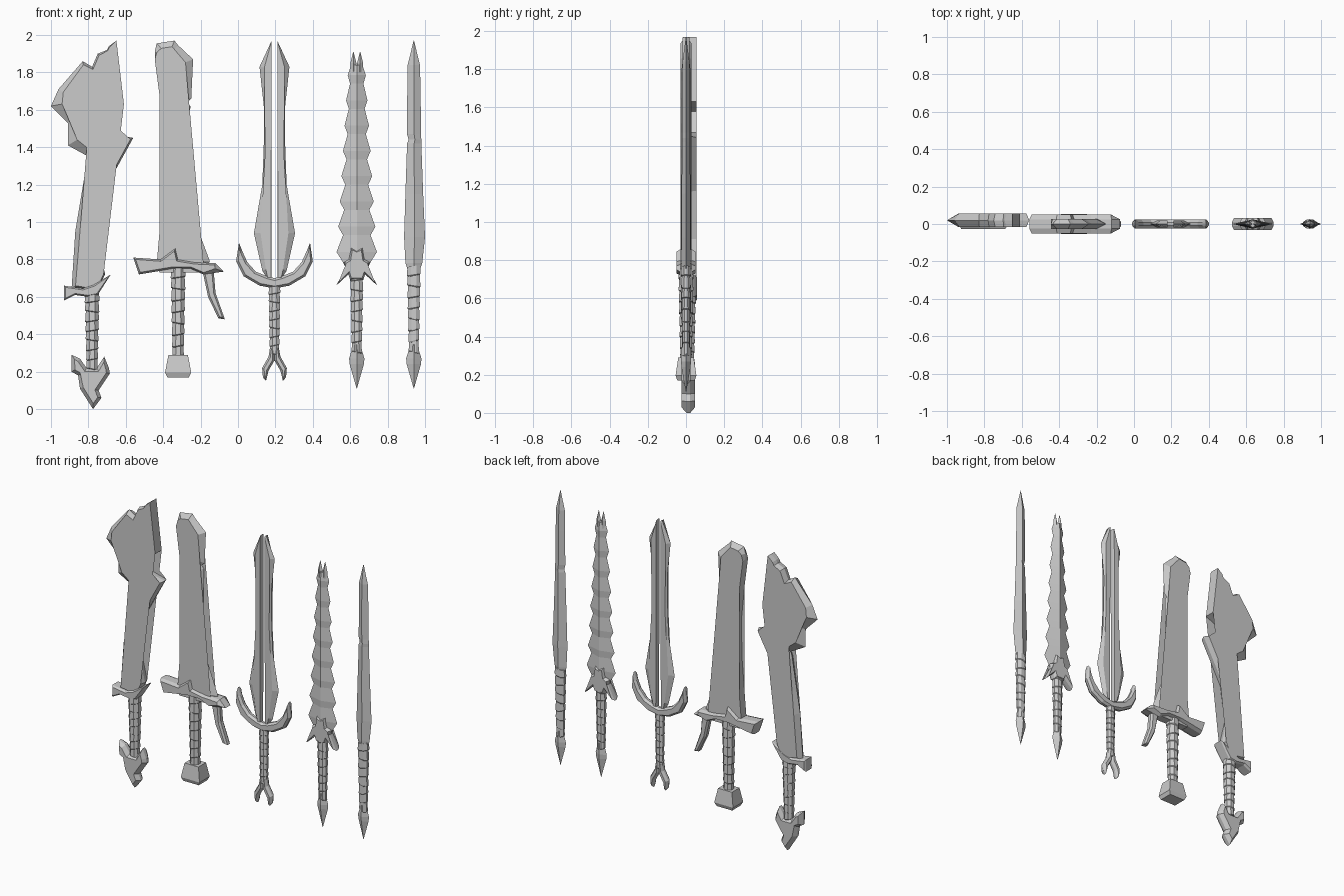
import bpy, bmesh, math
from mathutils import Vector


def finish(name, rings):
    """Skin a list of equal-length closed rings, cap both ends, make a flat-shaded object."""
    bm = bmesh.new()
    vs = [[bm.verts.new(p) for p in r] for r in rings]
    n = len(rings[0])
    for a, b in zip(vs, vs[1:]):
        for i in range(n):
            j = (i + 1) % n
            bm.faces.new((a[i], a[j], b[j], b[i]))
    caps = [bm.faces.new(vs[0]), bm.faces.new(vs[-1])]
    bmesh.ops.triangulate(bm, faces=caps)
    bmesh.ops.remove_doubles(bm, verts=bm.verts, dist=1e-5)
    bmesh.ops.recalc_face_normals(bm, faces=bm.faces)
    me = bpy.data.meshes.new(name)
    bm.to_mesh(me)
    bm.free()
    ob = bpy.data.objects.new(name, me)
    bpy.context.collection.objects.link(ob)
    return ob


def plate(name, pts, half, w=0.01, edge=0.0, y=0.0):
    """Flat outline (x, z[, bevel width]) whose rim is bevelled from +-half down to +-edge."""
    P = [Vector(p[:2]) for p in pts]
    W = [p[2] if len(p) > 2 else w for p in pts]
    n = len(P)
    area = sum(P[i - 1].x * P[i].y - P[i].x * P[i - 1].y for i in range(n))
    s = 1 if area > 0 else -1
    inner = []
    for i in range(n):
        d0 = (P[i] - P[i - 1]).normalized()
        d1 = (P[(i + 1) % n] - P[i]).normalized()
        n0, n1 = Vector((-d0.y, d0.x)) * s, Vector((-d1.y, d1.x)) * s
        m = (n0 + n1).normalized()
        inner.append(P[i] + m * W[i] / max(m.dot(n0), 0.6))
    ring = lambda q, yy: [(p.x, y + yy, p.y) for p in q]
    rims = [ring(P, -edge), ring(P, edge)] if edge else [ring(P, 0)]
    return finish(name, [ring(inner, -half)] + rims + [ring(inner, half)])


def sym(cx, half):
    """Mirror a right-hand outline (offset, z), listed from top to bottom, about x = cx."""
    right = [(cx + x, *r) for x, *r in half]
    left = [(cx - x, *r) for x, *r in reversed(half) if x > 0]
    return right + left


def ridged(name, cx, rows):
    """Diamond-section blade from rows of (z, left, right, half thickness)."""
    return finish(name, [[(cx + l, 0, z), (cx + (l + r) / 2, -t, z), (cx + r, 0, z),
                          (cx + (l + r) / 2, t, z)] for z, l, r, t in rows])


def grip(name, cx, z0, z1, r0, r1, depth=1.0, y=0.0, wraps=8, sides=8):
    """Tapered handle with slanting wrapped bands."""
    rings = []

    def ring(t, k, tilt):
        r = (r0 + (r1 - r0) * t) * k
        rings.append([(cx + r * math.cos(a), y + r * depth * math.sin(a),
                       z0 + (z1 - z0) * t + tilt * math.cos(a))
                      for a in (2 * math.pi * (i + .5) / sides for i in range(sides))])
    for i in range(wraps):
        tilt = 0.006 * (1 if i % 3 else -1)
        ring((i + .04) / wraps, 0.92, tilt)
        ring((i + .12) / wraps, 1.06, tilt)
        ring((i + .92) / wraps, 0.95, tilt)
    return finish(name, rings)


# Hooked cleaver
plate("hooked_blade", [
    (-.65, 1.97, 0), (-.61, 1.63, 0), (-.73, 1.58, 0), (-.68, 1.47, 0), (-.56, 1.45, .01),
    (-.72, 1.16, .008), (-.755, .91, .008), (-.71, .72, .008), (-.755, .64, 0), (-.89, .64, .02),
    (-.87, .95, .025), (-.81, 1.31, .02), (-.80, 1.35, .03), (-.91, 1.41, .05),
    (-.91, 1.53, .05), (-1.0, 1.62, .05), (-.96, 1.71, .03), (-.83, 1.86, .015),
    (-.78, 1.83, .01), (-.75, 1.90, .01), (-.70, 1.92, .005), (-.69, 1.94, .005)],
    .035, y=.02)
plate("hooked_guard", [
    (-.93, .66), (-.93, .58), (-.87, .61), (-.80, .60), (-.75, .61), (-.68, .72),
    (-.77, .665), (-.83, .645)], .042, .008, .03, .015)
grip("hooked_grip", -.78, .21, .62, .031, .042, y=.012)
plate("hooked_pommel", [
    (-.89, .29), (-.89, .20), (-.855, .18), (-.845, .11), (-.775, 0), (-.73, .06),
    (-.745, .10), (-.685, .19), (-.69, .22), (-.715, .28), (-.755, .22), (-.81, .22),
    (-.845, .27)], .036, .018, .01, .012)

# Broad sword
plate("broad_blade", [
    (-.445, 1.91, .012), (-.435, 1.955, .03), (-.34, 1.97, .03), (-.32, 1.945, .03),
    (-.24, 1.87, .04), (-.25, 1.66, .04), (-.27, 1.64, .025), (-.255, 1.62, .04),
    (-.26, 1.40, .04), (-.25, 1.15, .04), (-.225, .99, .04), (-.15, .79, .05), (-.18, .73, 0),
    (-.42, .73, 0), (-.435, .77, 0), (-.40, 1.18, 0), (-.395, 1.44, 0), (-.42, 1.68, 0),
    (-.445, 1.87, 0)], .028)
plate("broad_guard", [
    (-.56, .81), (-.53, .72), (-.35, .75), (-.255, .75), (-.185, .72), (-.075, .735, .03),
    (-.12, .78), (-.23, .785), (-.32, .80), (-.335, .86), (-.415, .80)], .05, .01, .025)
plate("finger_hook", [
    (-.19, .74), (-.16, .60), (-.105, .485), (-.07, .48), (-.12, .62), (-.13, .74)],
    .025, .01, .012)
grip("broad_grip", -.32, .27, .76, .032, .042)
finish("broad_pommel", [[(-.32 + a * r, b * r * .78, z) for a, b in
                         ((-1, -1), (1, -1), (1, 1), (-1, 1))]
                        for z, r in ((.17, .058), (.195, .07), (.29, .052))])

# Twin-bladed sword
C = .195
for side, s in (("left", -1), ("right", 1)):
    plate(f"twin_blade_{side}", [(C + s * x, z, w) for x, z, w in (
        (.015, 1.97, .002), (.08, 1.83, .025), (.055, 1.60, .018), (.057, 1.42, .018),
        (.065, 1.20, .02), (.11, .94, .035), (.065, .74, .02), (.04, .70, .005),
        (.015, .70, .004))], .018)
    plate(f"twin_pommel_{side}", [(C + s * x, z) for x, z in (
        (0, .315), (.022, .335), (.032, .28), (.066, .22), (.062, .17), (.045, .15),
        (.032, .205), (0, .26))], .024, .01, .006)
plate("crescent_guard", sym(C, [
    (0, .70), (.04, .71), (.10, .735), (.145, .785), (.17, .84), (.19, .89), (.205, .79),
    (.165, .71), (.08, .66), (0, .645)]), .024, .012, .008)
grip("twin_grip", C, .29, .66, .027, .033, .75)

# Serrated sword
C = .635
rows = [(.74, -.05, .05, .022)]
for i in range(8):
    z, r = .84 + .135 * i, .108 - .0085 * i
    rows += [(z - .045, -.74 * r, .74 * r, .025), (z, -r, r, .025)]
rows += [(1.84, -.03, .03, .018)]
ridged("serrated_blade", C, rows)
for side, s in (("left", -1), ("right", 1)):
    ridged(f"serrated_tip_{side}", C + s * .018,
           [(1.80, -.017, .017, .016), (1.85, -.016, .016, .013), (1.91, -.001, .001, .001)])
plate("barbed_guard", sym(C, [
    (0, .85), (.032, .865), (.042, .80), (.068, .785), (.06, .755), (.11, .66), (.045, .72),
    (.035, .69), (0, .69)]), .032, .01, .012)
grip("serrated_grip", C, .30, .74, .028, .038, .75)

# Slim sword
S = .94
ridged("slim_blade", S, [
    (.75, -.035, .035, .024), (.78, -.045, .045, .024), (.92, -.052, .06, .024),
    (1.15, -.045, .05, .023), (1.42, -.036, .04, .021), (1.44, -.028, .04, .021),
    (1.47, -.036, .039, .021), (1.70, -.035, .036, .02), (1.84, -.033, .033, .018),
    (1.97, -.001, .001, .001)])
grip("slim_grip", S, .30, .77, .028, .039, .68)

# Spike pommels of the two narrow swords
for name, cx in (("serrated_pommel", C), ("slim_pommel", S)):
    ridged(name, cx, [(.11, -.001, .001, .001), (.24, -.038, .038, .024),
                      (.27, -.041, .041, .026), (.345, -.018, .018, .022)])
